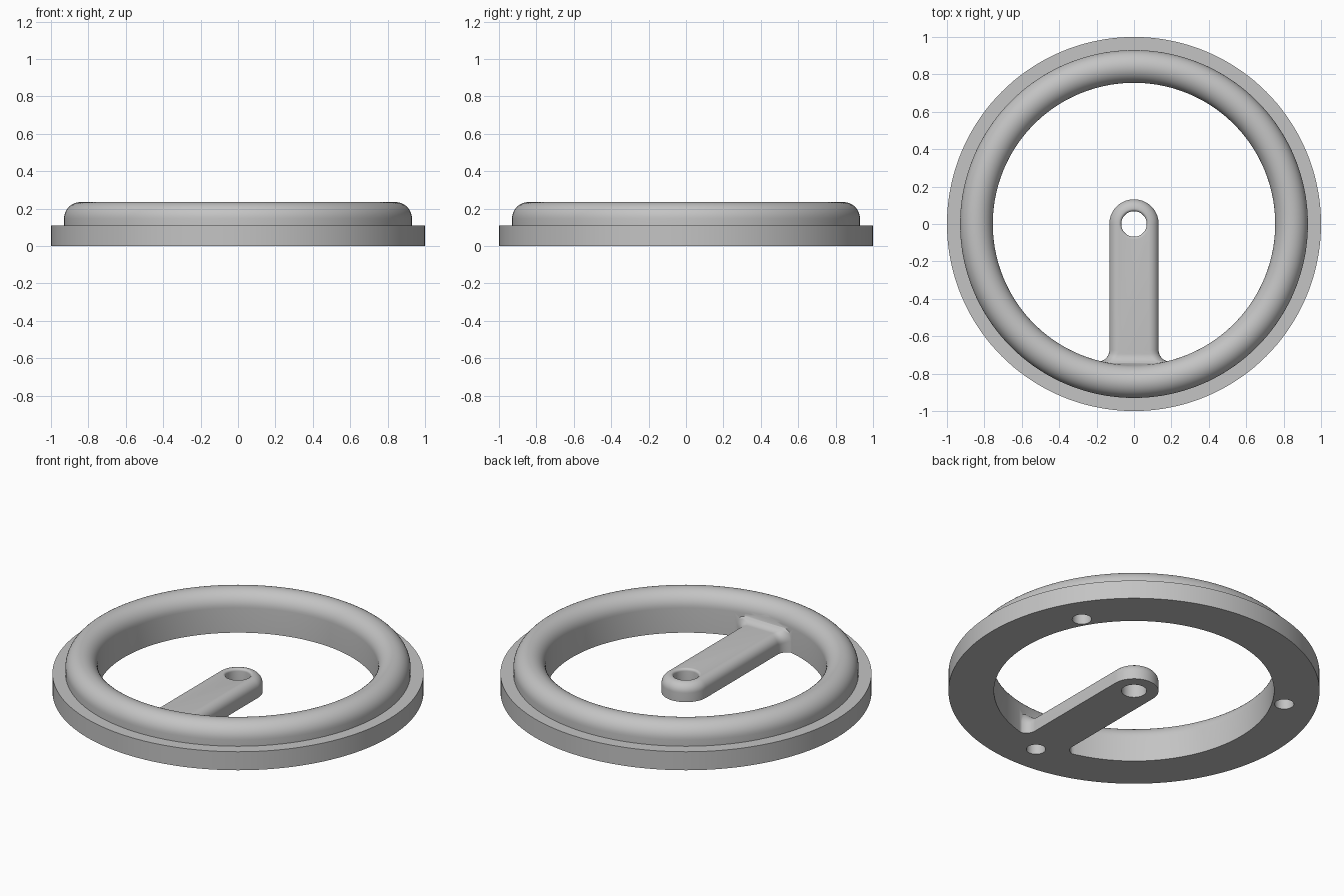
import bpy, bmesh
from math import sin, cos, pi, sqrt, radians

cube = bpy.data.objects.get("Cube")
if cube:
    bpy.data.objects.remove(cube)

grey = bpy.data.materials.new("plain grey")
grey.use_nodes = True
grey.diffuse_color = (0.55, 0.55, 0.55, 1)
grey.node_tree.nodes["Principled BSDF"].inputs["Base Color"].default_value = (0.55, 0.55, 0.55, 1)


def finish(name, bm):
    bmesh.ops.recalc_face_normals(bm, faces=bm.faces)
    mesh = bpy.data.meshes.new(name)
    bm.to_mesh(mesh)
    bm.free()
    mesh.materials.append(grey)
    obj = bpy.data.objects.new(name, mesh)
    bpy.context.collection.objects.link(obj)
    return obj


def lathe(name, profile, steps, closed, centre=(0, 0)):
    """Spin (radius, z) points round a vertical axis."""
    bm = bmesh.new()
    rings = []
    for i in range(steps):
        a = 2 * pi * i / steps
        rings.append([bm.verts.new((centre[0] + r * cos(a), centre[1] + r * sin(a), z))
                      for r, z in profile])
    count = len(profile)
    for i in range(steps):
        p, q = rings[i], rings[(i + 1) % steps]
        for j in range(count if closed else count - 1):
            k = (j + 1) % count
            bm.faces.new((p[j], q[j], q[k], p[k]))
    if not closed:
        bm.faces.new([ring[0] for ring in rings])
        bm.faces.new([ring[-1] for ring in rings])
    return finish(name, bm)


# Flanged ring with a half-round crown
INNER, OUTER, TOP = 0.755, 0.93, 0.235
tube = (OUTER - INNER) / 2
ring_profile = [(INNER, 0), (1, 0), (1, 0.11), (OUTER, 0.11)]
ring_profile += [((INNER + OUTER) / 2 + tube * cos(pi * i / 20),
                  TOP - tube + tube * sin(pi * i / 20)) for i in range(21)]
ring = lathe("handwheel_ring", ring_profile, 144, True)

# Spoke: rounded section swept up one side, round the tip and back
WIDTH, HEIGHT, ROUND, FLARE = 0.132, 0.106, 0.052, 0.06


def flare(y, start):
    s = min(max(start - y, 0), FLARE)
    return FLARE - sqrt(FLARE ** 2 - s ** 2)


side = [-0.83] + [-0.757 + 0.084 * i / 24 for i in range(25)]
stations = [(y, 0.0, flare(y, -0.675), flare(y, -0.695)) for y in side]
tip = [(0, pi * i / 40, 0, 0) for i in range(41)]
stations = stations + tip + [(y, pi, gx, gz) for y, _, gx, gz in reversed(stations)]

bm = bmesh.new()
rows = []
for y, a, gx, gz in stations:
    w, h = WIDTH + gx, HEIGHT + gz
    section = [(w, 0)] + [(w - ROUND + ROUND * cos(pi * j / 20),
                           h - ROUND + ROUND * sin(pi * j / 20)) for j in range(11)]
    rows.append([bm.verts.new((r * cos(a), y + r * sin(a), z)) for r, z in section])
for p, q in zip(rows, rows[1:]):
    for j in range(len(p) - 1):
        bm.faces.new((p[j], q[j], q[j + 1], p[j + 1]))
half = len(rows) // 2
for i in range(half):
    p, q = rows[i], rows[i + 1]
    s, t = rows[-1 - i], rows[-2 - i]
    for j in (0, -1):
        corners = [p[j], q[j], t[j], s[j]]
        bm.faces.new(list(dict.fromkeys(corners)))
bm.faces.new(rows[0] + rows[-1][::-1])
spoke = finish("spoke", bm)

# Cutters: eased through hole in the tip, three blind holes underneath
ease = [(0.068 + 0.014 * (1 - cos(pi * i / 12)), HEIGHT - 0.014 + 0.014 * sin(pi * i / 12))
        for i in range(7)]
cutters = [lathe("tip_hole_cutter", [(0.068, -0.1)] + ease + [(0.083, 0.2)], 48, False)]
for k in range(3):
    a = radians(-90 + 120 * k)
    cutters.append(lathe("mount_hole_cutter", [(0.052, -0.1), (0.052, 0.12)], 32, False,
                         (0.822 * cos(a), 0.822 * sin(a))))

# Join the ring and spoke, then drill
bpy.ops.object.select_all(action='DESELECT')
bpy.context.view_layer.objects.active = ring
ring.select_set(True)
for other, operation in [(spoke, 'UNION')] + [(c, 'DIFFERENCE') for c in cutters]:
    mod = ring.modifiers.new("cut", 'BOOLEAN')
    mod.object, mod.operation, mod.solver = other, operation, 'EXACT'
    bpy.ops.object.modifier_apply(modifier=mod.name)
for other in [spoke] + cutters:
    bpy.data.objects.remove(other)
bpy.ops.object.shade_smooth_by_angle(angle=radians(35))
